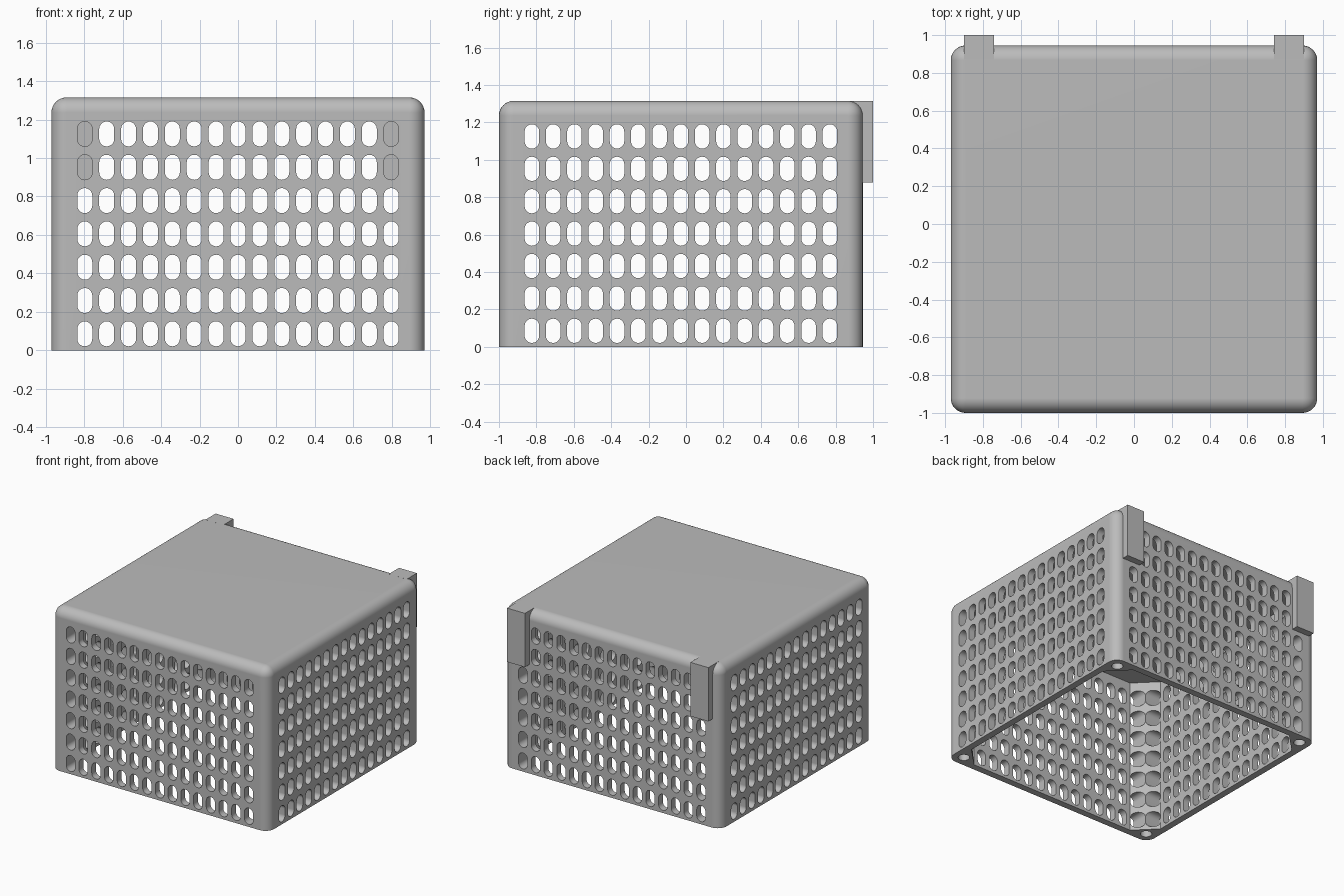
import bpy, bmesh, math
from mathutils import Vector

cube = bpy.data.objects.get("Cube")
if cube:
    bpy.data.objects.remove(cube, do_unlink=True)

HX, Y0, Y1, H = 0.97, -1.0, 0.945, 1.315   # outer body
YC = (Y0 + Y1) / 2
HY = (Y1 - Y0) / 2
WALL, POST, ROUND = 0.055, 0.215, 0.078

grey = bpy.data.materials.new("light_grey")
grey.use_nodes = True
grey.diffuse_color = (0.5, 0.5, 0.5, 1)
grey.node_tree.nodes["Principled BSDF"].inputs["Base Color"].default_value = (0.5, 0.5, 0.5, 1)


def make_object(name, bm):
    bmesh.ops.recalc_face_normals(bm, faces=bm.faces[:])
    mesh = bpy.data.meshes.new(name)
    bm.to_mesh(mesh)
    bm.free()
    mesh.materials.append(grey)
    obj = bpy.data.objects.new(name, mesh)
    bpy.context.collection.objects.link(obj)
    return obj


def add_prism(bm, outline, direction):
    """Extrude a closed outline of 3D points along a direction."""
    face = bm.faces.new([bm.verts.new(p) for p in outline])
    new = bmesh.ops.extrude_face_region(bm, geom=[face])["geom"]
    verts = [g for g in new if isinstance(g, bmesh.types.BMVert)]
    bmesh.ops.translate(bm, verts=verts, vec=direction)


def activate(obj):
    bpy.ops.object.select_all(action='DESELECT')
    obj.select_set(True)
    bpy.context.view_layer.objects.active = obj


def cut(target, bm):
    """Subtract a temporary cutter from the target."""
    cutter = make_object("cutter", bm)
    cutter.hide_render = True
    mod = target.modifiers.new("cut", 'BOOLEAN')
    mod.operation = 'DIFFERENCE'
    mod.solver = 'EXACT'
    mod.object = cutter
    activate(target)
    bpy.ops.object.modifier_apply(modifier=mod.name)
    bpy.data.objects.remove(cutter, do_unlink=True)


def slot_outline(u, z, width=0.078, height=0.13, steps=10):
    """Upright slot with round ends, as (u, z) pairs."""
    r, s = width / 2, (height - width) / 2
    pts = []
    for end in (1, -1):
        for i in range(steps + 1):
            a = math.pi * i / steps
            pts.append((u + end * r * math.cos(a), z + end * (s + r * math.sin(a))))
    return pts


# Body: box with rounded upright and top edges
bm = bmesh.new()
bmesh.ops.create_cube(bm, size=1)
for v in bm.verts:
    v.co = Vector((v.co.x * 2 * HX, YC + v.co.y * 2 * HY, (v.co.z + 0.5) * H))
edges = [e for e in bm.edges if any(v.co.z > 0.1 for v in e.verts)]
bmesh.ops.bevel(bm, geom=edges, offset=ROUND, segments=8, profile=0.5, affect='EDGES')
body = make_object("basket_body", bm)

# Cavity open at the bottom, leaving diagonal corner posts
bm = bmesh.new()
ix, iy = HX - WALL, HY - WALL
px, py = HX - POST, HY - POST
corner_pts = [(ix, -py), (ix, py), (px, iy), (-px, iy),
              (-ix, py), (-ix, -py), (-px, -iy), (px, -iy)]
add_prism(bm, [(x, YC + y, -0.1) for x, y in corner_pts], (0, 0, H - WALL + 0.1))
cut(body, bm)

# Rows of slots through front and back, then through both sides
for axis in ("y", "x"):
    bm = bmesh.new()
    for col in range(-7, 8):
        for row in range(7):
            pts = slot_outline(col * 0.1138, 0.086 + row * 0.1732)
            if axis == "y":
                add_prism(bm, [(u, -1.2, z) for u, z in pts], (0, 2.4, 0))
            else:
                add_prism(bm, [(-1.2, YC + u, z) for u, z in pts], (2.4, 0, 0))
    cut(body, bm)

# Round sockets in the underside of the posts
bm = bmesh.new()
for sx in (-1, 1):
    for sy in (-1, 1):
        cx, cy = sx * (HX - 0.088), YC + sy * (HY - 0.088)
        ring = [(cx + 0.043 * math.cos(math.tau * i / 24),
                 cy + 0.043 * math.sin(math.tau * i / 24), -0.05) for i in range(24)]
        add_prism(bm, ring, (0, 0, 0.15))
cut(body, bm)

activate(body)
bpy.ops.object.shade_smooth_by_angle(angle=math.radians(30))
weighted = body.modifiers.new("weighted_normals", 'WEIGHTED_NORMAL')
weighted.keep_sharp = True

# Two hanging tabs on the back
tab = [(0.94, 0.88), (1.0, 0.88), (1.0, H), (0.87, H), (0.93, 1.2)]
for side, x in (("right", -0.9), ("left", 0.74)):
    bm = bmesh.new()
    add_prism(bm, [(x, y, z) for y, z in tab], (0.16, 0, 0))
    make_object("back_tab_" + side, bm)
